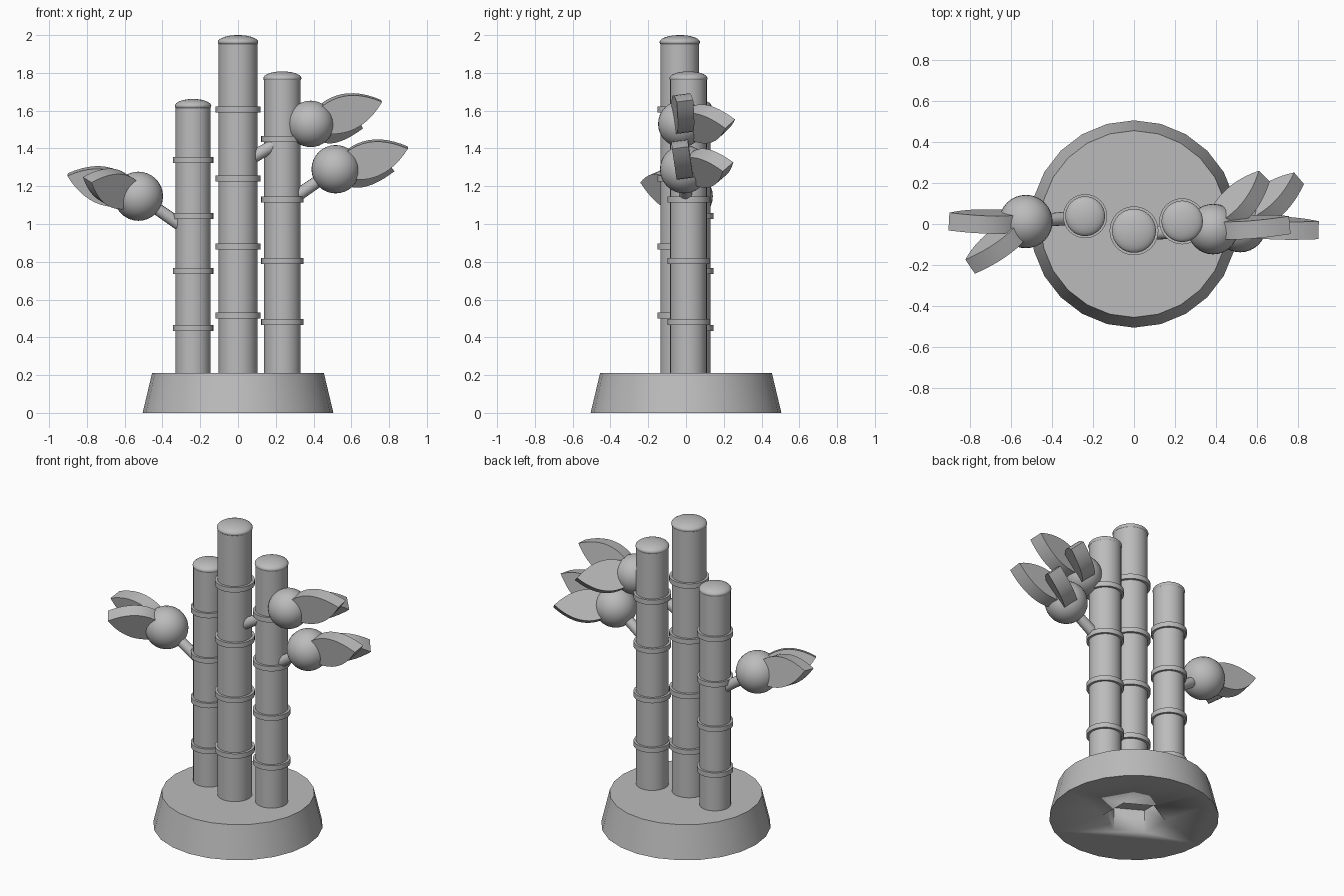
import bpy, math
from mathutils import Vector, Matrix

if "Cube" in bpy.data.objects:
    bpy.data.objects.remove(bpy.data.objects["Cube"])

grey = bpy.data.materials.new("plain_grey")
grey.diffuse_color = (0.5, 0.5, 0.5, 1)
grey.use_nodes = True
grey.node_tree.nodes["Principled BSDF"].inputs["Base Color"].default_value = grey.diffuse_color


def finish(name, angle=35):
    ob = bpy.context.object
    ob.name = name
    ob.data.materials.clear()
    ob.data.materials.append(grey)
    bpy.ops.object.shade_smooth_by_angle(angle=math.radians(angle))
    return ob


def cylinder(name, x, y, z0, z1, r, sides=32):
    bpy.ops.mesh.primitive_cylinder_add(vertices=sides, radius=r, depth=z1 - z0,
                                        location=(x, y, (z0 + z1) / 2))
    return finish(name)


def ball(name, loc, r, squash=1.0):
    bpy.ops.mesh.primitive_uv_sphere_add(segments=32, ring_count=16, radius=r, location=loc)
    bpy.context.object.scale.z = squash
    return finish(name, 60)


def twig(name, a, b, r0=0.034, r1=0.03):
    a, b = Vector(a), Vector(b)
    d = b - a
    bpy.ops.mesh.primitive_cone_add(vertices=16, radius1=r0, radius2=r1, depth=d.length,
                                    location=(a + b) / 2,
                                    rotation=d.to_track_quat('Z', 'Y').to_euler())
    return finish(name)


def leaf(name, centre, yaw, pitch, roll, tip, half=0.095, thick=0.088, n=14):
    """Pointed lens outline, extruded sideways; x is the heading."""
    start = -0.04
    outline = []
    for i in range(n + 1):
        t = i / n
        outline.append((start + (tip - start) * t, half * (1 - (2 * t - 1) ** 2)))
    for i in range(n - 1, 0, -1):
        x, z = outline[i]
        outline.append((x, -z))
    m = len(outline)
    verts = [(x, s * thick / 2, z) for s in (-1, 1) for x, z in outline]
    faces = [list(range(m - 1, -1, -1)), list(range(m, 2 * m))]
    faces += [(i, (i + 1) % m, m + (i + 1) % m, m + i) for i in range(m)]
    me = bpy.data.meshes.new(name)
    me.from_pydata(verts, [], [tuple(f) for f in faces])
    rad = math.radians
    me.transform(Matrix.Translation(centre) @ Matrix.Rotation(rad(yaw), 4, 'Z')
                 @ Matrix.Rotation(rad(-pitch), 4, 'Y') @ Matrix.Rotation(rad(roll), 4, 'X'))
    ob = bpy.data.objects.new(name, me)
    bpy.context.collection.objects.link(ob)
    bpy.ops.object.select_all(action='DESELECT')
    ob.select_set(True)
    bpy.context.view_layer.objects.active = ob
    # consistent outward normals
    bpy.ops.object.mode_set(mode='EDIT')
    bpy.ops.mesh.select_all(action='SELECT')
    bpy.ops.mesh.normals_make_consistent(inside=False)
    bpy.ops.object.mode_set(mode='OBJECT')
    return finish(name)


# tapered base with a hexagonal socket underneath
cutter = cylinder("socket_cutter", 0, 0, -0.1, 0.15, 0.185, 6)
bpy.ops.mesh.primitive_cone_add(vertices=24, radius1=0.505, radius2=0.455, depth=0.21,
                                location=(0, 0, 0.105))
base = finish("base")
mod = base.modifiers.new("socket", 'BOOLEAN')
mod.operation, mod.object, mod.solver = 'DIFFERENCE', cutter, 'EXACT'
bpy.ops.object.modifier_apply(modifier=mod.name)
bpy.data.objects.remove(cutter)

# stalks: x, y, radius, top, ring heights
stalks = {
    "middle": (0.0, -0.033, 0.103, 2.0, (0.515, 0.88, 1.24, 1.605)),
    "right": (0.235, 0.013, 0.097, 1.808, (0.48, 0.805, 1.13, 1.45)),
    "left": (-0.238, 0.038, 0.093, 1.662, (0.45, 0.75, 1.043, 1.34)),
}
for side, (x, y, r, top, rings) in stalks.items():
    cylinder(side + "_stalk", x, y, 0.18, top - 0.037, r)
    cap_r = r * 1.04
    ball(side + "_cap", (x, y, top - 0.037), cap_r, 0.037 / cap_r)
    for i, z in enumerate(rings):
        cylinder(f"{side}_ring_{i + 1}", x, y, z - 0.016, z + 0.016, r * 1.155)

# branches: twig start, ball centre, ball radius, leaves (yaw, pitch, roll, tip distance)
branches = {
    "left": ((-0.29, 0.03, 0.985), (-0.527, 0.012, 1.147), 0.13,
             [(180, 17, -10, 0.392), (219, 14, -20, 0.36)]),
    "lower_right": ((0.29, 0.0, 1.135), (0.517, -0.01, 1.29), 0.128,
                    [(-3, 16.5, 8, 0.40), (39, 2, 33, 0.37)]),
    "upper_right": ((0.08, -0.045, 1.355), (0.385, -0.025, 1.53), 0.123,
                    [(3, 18, 8, 0.394), (46, 0, 33, 0.36)]),
}
for side, (start, centre, r, leaves) in branches.items():
    twig(side + "_twig", start, centre)
    ball(side + "_bud", centre, r)
    for i, (yaw, pitch, roll, tip) in enumerate(leaves):
        leaf(f"{side}_leaf_{i + 1}", centre, yaw, pitch, roll, tip)
